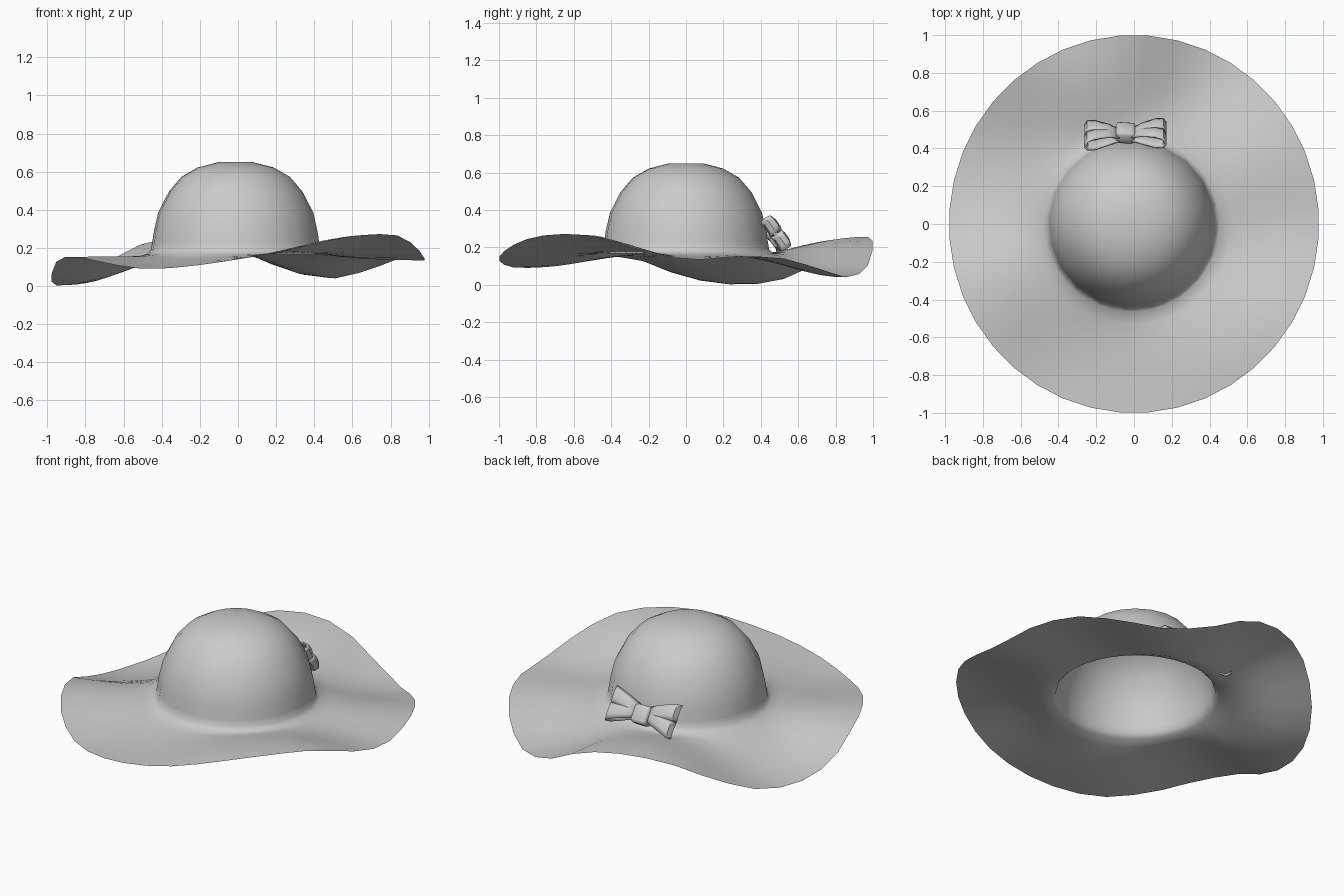
import bpy, bmesh, math
from mathutils import Matrix, Vector

cube = bpy.data.objects.get("Cube")
if cube:
    bpy.data.objects.remove(cube, do_unlink=True)

# One plain felt colour
felt = bpy.data.materials.new("felt_grey")
felt.use_nodes = True
GREY = (0.6, 0.6, 0.6, 1)
felt.diffuse_color = GREY
felt.node_tree.nodes["Principled BSDF"].inputs["Base Color"].default_value = GREY


def make_object(name, bm, angle):
    mesh = bpy.data.meshes.new(name)
    bm.to_mesh(mesh)
    bm.free()
    mesh.materials.append(felt)
    obj = bpy.data.objects.new(name, mesh)
    bpy.context.collection.objects.link(obj)
    bpy.ops.object.select_all(action="DESELECT")
    obj.select_set(True)
    bpy.context.view_layer.objects.active = obj
    bpy.ops.object.shade_smooth_by_angle(angle=math.radians(angle))
    return obj


def bridge(bm, rings, closed=True):
    """Skin a list of rings of points with quads; return the vertex rings."""
    loops = [[bm.verts.new(p) for p in ring] for ring in rings]
    for a, b in zip(loops, loops[1:]):
        n = len(a)
        for i in range(n if closed else n - 1):
            j = (i + 1) % n
            bm.faces.new((a[i], a[j], b[j], b[i]))
    return loops


# Rim heights every 15 degrees, starting from the left side
RIM = [.135, .15, .145, .088, .04, .095, .215, .258, .225, .12, .025, .002,
       .04, .135, .155, .12, .09, .105, .14, .185, .24, .27, .262, .19]


def rim_height(angle):
    """Periodic smooth interpolation of the wavy rim."""
    f = angle / math.tau * len(RIM)
    i = math.floor(f)
    t = f - i
    p, q, r, s = (RIM[(i + k) % len(RIM)] for k in (-1, 0, 1, 2))
    return q + 0.5 * t * (r - p + t * (2 * p - 5 * q + 4 * r - s + t * (3 * (q - r) + s - p)))


# Hat body: twenty-sided crown flowing into a forty-sided wavy brim, one sheet
CENTRE_X = -0.012
SIDES = 40
BRIM_STEPS = 8
INNER = 0.465
BASE = 0.155
profile = [(0.09, 0.65), (0.2, 0.622), (0.285, 0.573), (0.352, 0.495), (0.408, 0.385),
           (0.43, 0.29), (0.439, 0.23), (0.446, 0.19), (INNER, BASE + 0.014)]
angles = [math.tau * (i - 0.5) / SIDES for i in range(SIDES)]
rings = []
for r, z in profile:
    ring = []
    for i, a in enumerate(angles):
        flat = r * math.cos(math.tau / SIDES) if i % 2 and r < INNER else r
        ring.append((CENTRE_X + flat * math.cos(a), flat * math.sin(a), z))
    rings.append(ring)
for k in range(1, BRIM_STEPS + 1):
    t = k / BRIM_STEPS
    base = BASE + 0.014 * (1 - t) ** 6
    # The waves build up quickly near the crown and level out at the rim
    wave = math.sin(t * math.pi / 2)
    rx = INNER + (0.98 - INNER) * t
    ry = INNER + (1.0 - INNER) * t
    rings.append([(CENTRE_X * (1 - t) + rx * math.cos(a), ry * math.sin(a),
                   base + (rim_height(a) - base) * wave) for a in angles])
bm = bmesh.new()
loops = bridge(bm, rings)
bm.faces.new(loops[0])
bmesh.ops.recalc_face_normals(bm, faces=bm.faces)
if sum(f.normal.z for f in bm.faces) < 0:
    bmesh.ops.reverse_faces(bm, faces=bm.faces)
make_object("crown_and_brim", bm, 80)

# Bow: local x along the bow, y outward from the crown, z across the ribbon
place = (Matrix.Translation((-0.045, 0.468, 0.264))
         @ Matrix.Rotation(math.radians(3), 4, "Z")
         @ Matrix.Rotation(math.radians(35), 4, "X")
         @ Matrix.Rotation(math.radians(-2), 4, "Y"))
path = [(0.03, 0.012), (0.09, 0.034), (0.16, 0.042), (0.2, 0.034), (0.214, 0.006),
        (0.2, -0.018), (0.16, -0.026), (0.09, -0.016), (0.03, -0.008)]
# Two overlapping loops on each side, one leaning up and one leaning down
for side, side_name in ((1, "left"), (-1, "right")):
    for lean, lean_name in ((0.25, "upper"), (-0.25, "lower")):
        bm = bmesh.new()
        rings = []
        for e in (-1, -0.4, 0.4, 1):
            rings.append([Vector((side * x, y + 0.008 * (1 - e * e),
                                  e * (0.03 + 0.09 * x) + lean * x)) for x, y in path])
        bridge(bm, rings, closed=False)
        loop = make_object(f"bow_loop_{lean_name}_{side_name}", bm, 40)
        loop.matrix_world = place
        ribbon = loop.modifiers.new("Ribbon thickness", "SOLIDIFY")
        ribbon.thickness = 0.008
        ribbon.offset = 0

# Knot: rounded block wrapped round the middle
bm = bmesh.new()
bmesh.ops.create_cube(bm, size=1)
bmesh.ops.scale(bm, vec=(0.105, 0.075, 0.11), verts=bm.verts)
bmesh.ops.bevel(bm, geom=bm.edges[:], offset=0.018, segments=2,
                affect="EDGES", profile=0.5)
knot = make_object("bow_knot", bm, 50)
knot.matrix_world = (place @ Matrix.Translation((0, 0.008, -0.014))
                     @ Matrix.Rotation(math.radians(-7), 4, "Z"))
